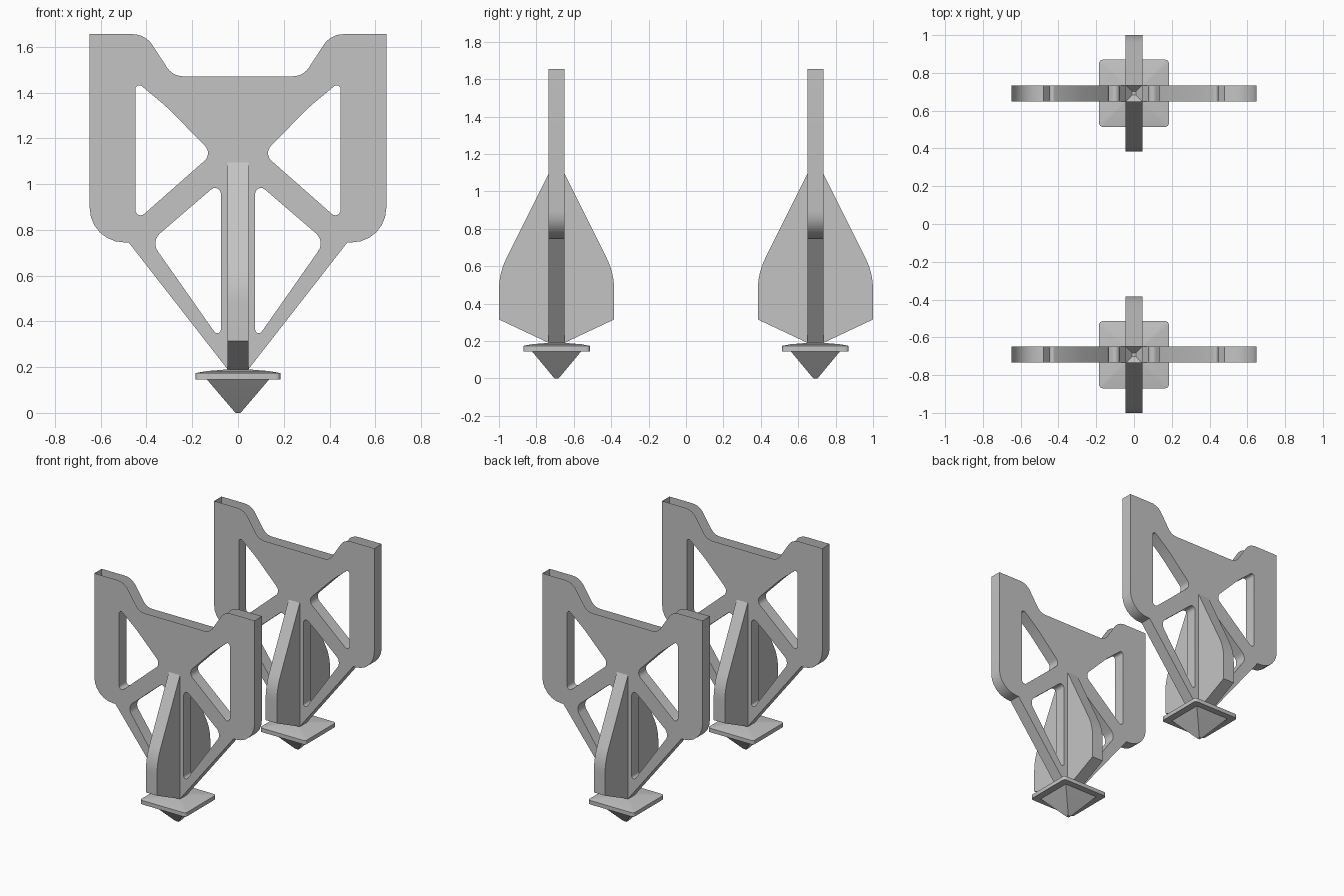
import bpy, bmesh, math
from mathutils import Vector

if "Cube" in bpy.data.objects:
    bpy.data.objects.remove(bpy.data.objects["Cube"])

grey = bpy.data.materials.new("plain_grey")
grey.diffuse_color = (0.55, 0.55, 0.55, 1)
grey.use_nodes = True
grey.node_tree.nodes["Principled BSDF"].inputs["Base Color"].default_value = grey.diffuse_color

SIDE_Y = 0.692      # distance of each bracket from the centre
HALF_T = 0.0425     # half thickness of frame
FIN_X = 0.045       # half thickness of fin


def rounded(corners, steps=6):
    """Polygon from (u, v, trim) corners, each replaced by a tangent arc."""
    out = []
    n = len(corners)
    for i, (u, v, trim) in enumerate(corners):
        p = Vector((u, v))
        if trim == 0:
            out.append(p)
            continue
        a = (Vector(corners[i - 1][:2]) - p).normalized()
        b = (Vector(corners[(i + 1) % n][:2]) - p).normalized()
        half = a.angle(b) / 2
        c = p + (a + b).normalized() * trim / math.cos(half)
        s, e = p + a * trim - c, p + b * trim - c
        a0 = math.atan2(s.y, s.x)
        turn = math.atan2(s.x * e.y - s.y * e.x, s.dot(e))
        for k in range(steps + 1):
            t = a0 + turn * k / steps
            out.append(c + Vector((math.cos(t), math.sin(t))) * s.length)
    return out


def prism(loops, to3d, depth, drop):
    """Fill the loops (first outline, then holes), extrude, drop open faces."""
    bm = bmesh.new()
    edges = []
    for loop in loops:
        vs = [bm.verts.new(to3d(p)) for p in loop]
        edges += [bm.edges.new((vs[i - 1], vs[i])) for i in range(len(vs))]
    bmesh.ops.triangle_fill(bm, use_beauty=True, edges=edges,
                            normal=depth.normalized())
    ext = bmesh.ops.extrude_face_region(bm, geom=bm.faces[:])
    moved = [g for g in ext["geom"] if isinstance(g, bmesh.types.BMVert)]
    bmesh.ops.translate(bm, verts=moved, vec=depth)
    bmesh.ops.recalc_face_normals(bm, faces=bm.faces[:])
    bm.normal_update()
    gone = [f for f in bm.faces if drop(f.normal, f.calc_center_median())]
    bmesh.ops.delete(bm, geom=gone, context="FACES")
    return bm


def stacked(rings, cap_last=False):
    """Skin a list of equal-length 3D rings."""
    bm = bmesh.new()
    rows = [[bm.verts.new(p) for p in r] for r in rings]
    n = len(rows[0])
    for lo, hi in zip(rows, rows[1:]):
        for i in range(n):
            j = (i + 1) % n
            bm.faces.new((lo[i], lo[j], hi[j], hi[i]))
    if cap_last:
        bm.faces.new(rows[-1])
    return bm


def to_mesh(bm, name):
    me = bpy.data.meshes.new(name)
    bm.to_mesh(me)
    bm.free()
    me.materials.append(grey)
    return me


# Frame: mirrored outline with four rounded windows, open along the top edge
right = [(0.285, 1.471, 0.045), (0.405, 1.655, 0.055), (0.648, 1.655, 0),
         (0.648, 0.745, 0.15), (0.478, 0.745, 0), (0.045, 0.19, 0)]
left = [(-x, z, t) for x, z, t in reversed(right)]
upper = [(0.448, 1.451, 0.036), (0.448, 0.836, 0.05),
         (0.111, 1.133, 0.047), (0.31, 1.336, 0.04)]
lower = [(0.075, 1.013, 0.055), (0.381, 0.75, 0.053), (0.075, 0.314, 0.05)]
loops = [rounded(right + left)]
for window in (upper, lower):
    loops.append(rounded(window))
    loops.append(rounded([(-x, z, t) for x, z, t in window]))
frame = to_mesh(prism(
    loops, lambda p: (p.x, -HALF_T, p.y), Vector((0, 2 * HALF_T, 0)),
    lambda n, c: (n.z > 0.01 and c.z > 1.46) or (n.z < -0.9 and c.z < 0.2)),
    "frame")

# Fin: tapered blade standing out from each face of the frame
fin_profile = rounded([(HALF_T, 1.095, 0), (0.308, 0.563, 0.09),
                       (0.308, 0.315, 0), (HALF_T, 0.19, 0)])
fins = {}
for label, s in (("near", -1), ("far", 1)):
    fins[label] = to_mesh(prism(
        [fin_profile], lambda p: (-FIN_X, s * p.x, p.y),
        Vector((2 * FIN_X, 0, 0)), lambda n, c: n.y * s < -0.9),
        label + "_fin")

# Foot plate: rounded slab with a slightly crowned top
px, py, r = 0.185, 0.178, 0.02
slab = rounded([(-px, -py, r), (px, -py, r), (px, py, r), (-px, py, r)], 4)
plate = to_mesh(stacked([[(p.x * k, p.y * k, z) for p in slab] for k, z in
                         ((0.7, 0.145), (1, 0.145), (1, 0.174),
                          (0.73, 0.183), (0.25, 0.19))]), "foot_plate")

# Spike: blunt four-sided point under the plate
square = [(-1, -1), (-1, 1), (1, 1), (1, -1)]
spike = to_mesh(stacked([[(x * a, y * b, z) for x, y in square] for a, b, z in
                         ((0.135, 0.132, 0.145), (0.018, 0.018, 0.008),
                          (0.01, 0.01, 0))], cap_last=True), "spike")

# Two identical brackets, front and back
parts = {"frame": frame, "near_fin": fins["near"], "far_fin": fins["far"],
         "foot_plate": plate, "spike": spike}
for side, y in (("front", -SIDE_Y), ("back", SIDE_Y)):
    for name, me in parts.items():
        ob = bpy.data.objects.new(side + "_" + name, me)
        ob.location.y = y
        bpy.context.collection.objects.link(ob)
        ob.select_set(True)
        bpy.context.view_layer.objects.active = ob
bpy.ops.object.shade_smooth_by_angle(angle=math.radians(30))
